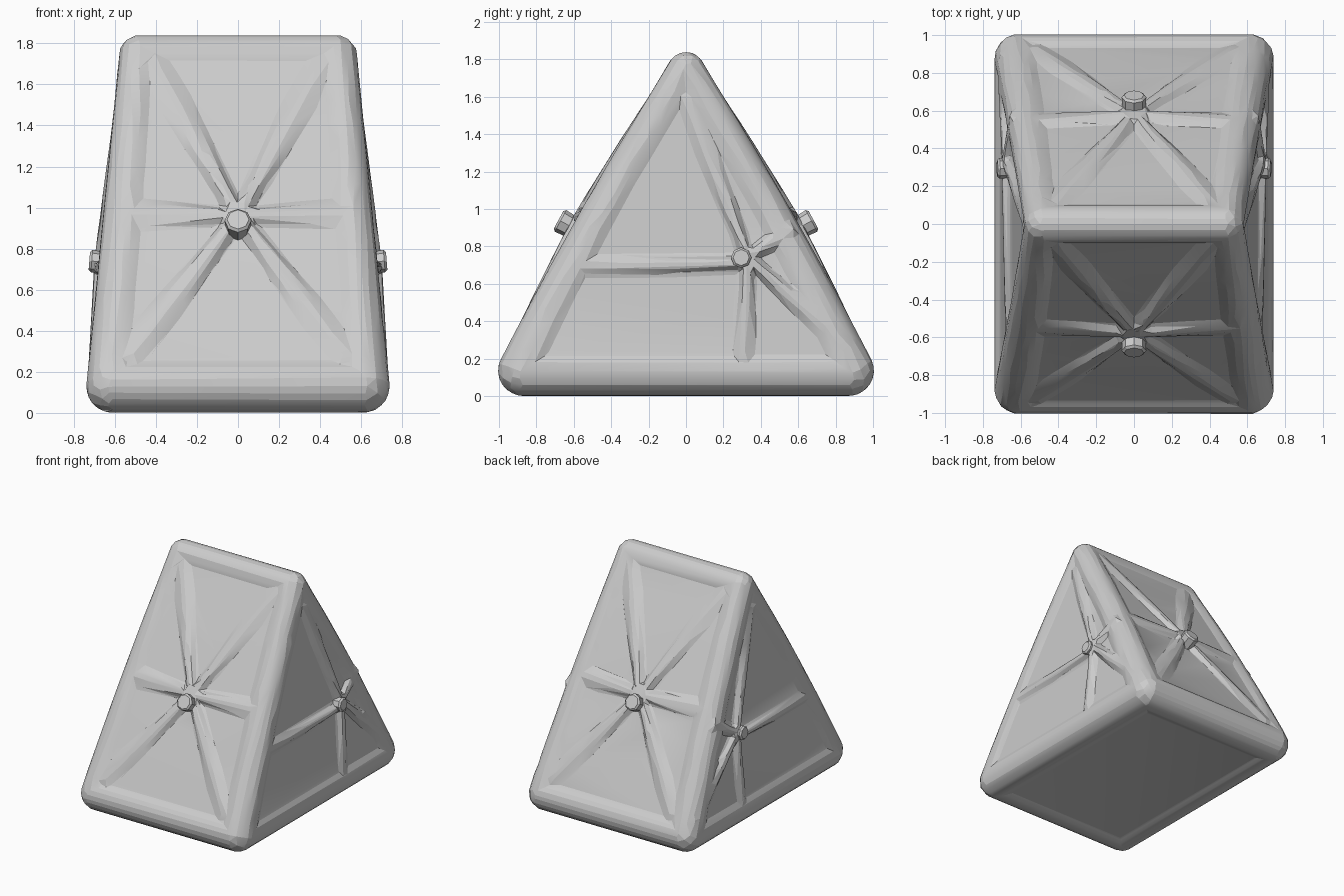
import bpy, bmesh
from math import radians, sin, pi
from mathutils import Vector, Matrix

if "Cube" in bpy.data.objects:
    bpy.data.objects.remove(bpy.data.objects["Cube"])

BASE_R, TOP_R, INSET = 0.13, 0.10, 0.024
base = [Vector((x, y, BASE_R)) for x, y in
        ((-0.61, -0.87), (0.61, -0.87), (0.61, 0.87), (-0.61, 0.87))]
top = [Vector((-0.48, 0, 1.74)), Vector((0.48, 0, 1.74))]
nodes = [(p, BASE_R) for p in base] + [(p, TOP_R) for p in top]
edges = [(0, 1), (1, 2), (2, 3), (3, 0), (4, 5), (0, 4), (3, 4), (1, 5), (2, 5)]

FRONT_N = Vector((0, -1.61, 0.87)).normalized()
SIDE_N = Vector((1.61, 0, 0.13)).normalized()

body_bm = bmesh.new()


def add_hull(points):
    """Convex solid around points, added to the body."""
    bm = bmesh.new()
    for p in points:
        bm.verts.new(p)
    res = bmesh.ops.convex_hull(bm, input=bm.verts)
    junk = {v for v in res["geom_interior"] + res["geom_unused"]
            if isinstance(v, bmesh.types.BMVert)}
    bmesh.ops.delete(bm, geom=list(junk), context='VERTS')
    bmesh.ops.recalc_face_normals(bm, faces=bm.faces)
    me = bpy.data.meshes.new("tmp")
    bm.to_mesh(me)
    bm.free()
    body_bm.from_mesh(me)
    bpy.data.meshes.remove(me)


def ball(p, r):
    bm = bmesh.new()
    bmesh.ops.create_icosphere(bm, subdivisions=3, radius=r)
    pts = [v.co + p for v in bm.verts]
    bm.free()
    return pts


def on_plane(a, b, z):
    return a.lerp(b, (z - a.z) / (b.z - a.z))


def front_pt(x, z):
    p = on_plane(Vector((0, -0.87, BASE_R)) + FRONT_N * (BASE_R - INSET),
                 Vector((0, 0, 1.74)) + FRONT_N * (TOP_R - INSET), z)
    return Vector((x, p.y, p.z))


def side_pt(y, z):
    p = on_plane(Vector((0.61, 0, BASE_R)) + SIDE_N * (BASE_R - INSET),
                 Vector((0.48, 0, 1.74)) + SIDE_N * (TOP_R - INSET), z)
    return Vector((p.x, y, p.z))


def ridge(p, q, n, mirror, w0=0.045, w1=0.085, h0=0.045, h1=0.018):
    """Roof-shaped fold from knob p to frame q, with its mirrored twin."""
    s = (q - p).cross(n).normalized()
    pts = []
    for c, w, h in ((p, w0, h0), (q, w1, h1)):
        for t in (-1, 1):
            pts += [c + s * w * t - n * 0.006, c + s * w * t - n * 0.06,
                    c + s * 0.015 * t + n * h]
    add_hull(pts)
    add_hull([v * mirror for v in pts])


# Inset core and rounded frame along every edge
add_hull([v for p, r in nodes for v in ball(p, r - INSET)])
for i, j in edges:
    add_hull(ball(*nodes[i]) + ball(*nodes[j]))

# Folds on the front and back panels
for x, z in ((0.42, 1.72), (0.57, 0.97), (0.54, 0.26)):
    for s in (-1, 1):
        ridge(front_pt(0, 0.95), front_pt(x * s, z), FRONT_N, Vector((1, -1, 1)))

# Folds on the two side panels
for y, z in ((0.0, 1.60), (-0.62, 0.69), (0.30, 0.13), (0.86, 0.24), (0.55, 0.90)):
    start = side_pt(0.30, 0.71 if y < -0.5 else 0.745)
    ridge(start, side_pt(y, z), SIDE_N, Vector((-1, 1, 1)), w0=0.035, w1=0.055)

# Fuse into one soft cushion skin with large irregular facets
me = bpy.data.meshes.new("cushion_body")
body_bm.to_mesh(me)
body_bm.free()
body = bpy.data.objects.new("cushion_body", me)
bpy.context.collection.objects.link(body)
rm = body.modifiers.new("fuse", 'REMESH')
rm.mode, rm.voxel_size = 'VOXEL', 0.014
sm = body.modifiers.new("soften", 'SMOOTH')
sm.factor, sm.iterations = 0.5, 4
body.modifiers.new("facet", 'DECIMATE').ratio = 0.014
bpy.context.view_layer.objects.active = body
body.select_set(True)
for name in ("fuse", "soften", "facet"):
    bpy.ops.object.modifier_apply(modifier=name)


def bulge(y, z):
    """Stuffed outward swell of the front and back."""
    return 0.028 * sin(pi * min(max(z / 1.84, 0), 1)) * max(-1, min(1, y / 0.25))


for v in body.data.vertices:
    v.co.y += bulge(v.co.y, v.co.z)
bpy.ops.object.shade_smooth_by_angle(angle=radians(12))


def knob(name, p, n, r, height):
    """Eight-sided button with a chamfered outer rim."""
    bm = bmesh.new()
    bmesh.ops.create_cone(bm, cap_ends=True, segments=8, radius1=r * 0.9,
                          radius2=r, depth=height)
    rim = [e for e in bm.edges if all(v.co.z > 0 for v in e.verts)]
    bmesh.ops.bevel(bm, geom=rim, offset=0.012, segments=1, affect='EDGES')
    m = bpy.data.meshes.new(name)
    bm.to_mesh(m)
    bm.free()
    ob = bpy.data.objects.new(name, m)
    ob.matrix_world = (Matrix.Translation(p + n * height * 0.5)
                       @ n.to_track_quat('Z', 'Y').to_matrix().to_4x4())
    bpy.context.collection.objects.link(ob)


# Knobs gathering the folds on all four panels
hub, side_hub = front_pt(0, 0.89), side_pt(0.295, 0.735)
for label, s in (("front", 1), ("back", -1)):
    m = Vector((1, s, 1))
    knob(label + "_knob", (hub - Vector((0, 0.02, 0))) * m, FRONT_N * m, 0.066, 0.11)
for label, s in (("right", 1), ("left", -1)):
    m = Vector((s, 1, 1))
    knob(label + "_knob", side_hub * m, SIDE_N * m, 0.056, 0.068)
